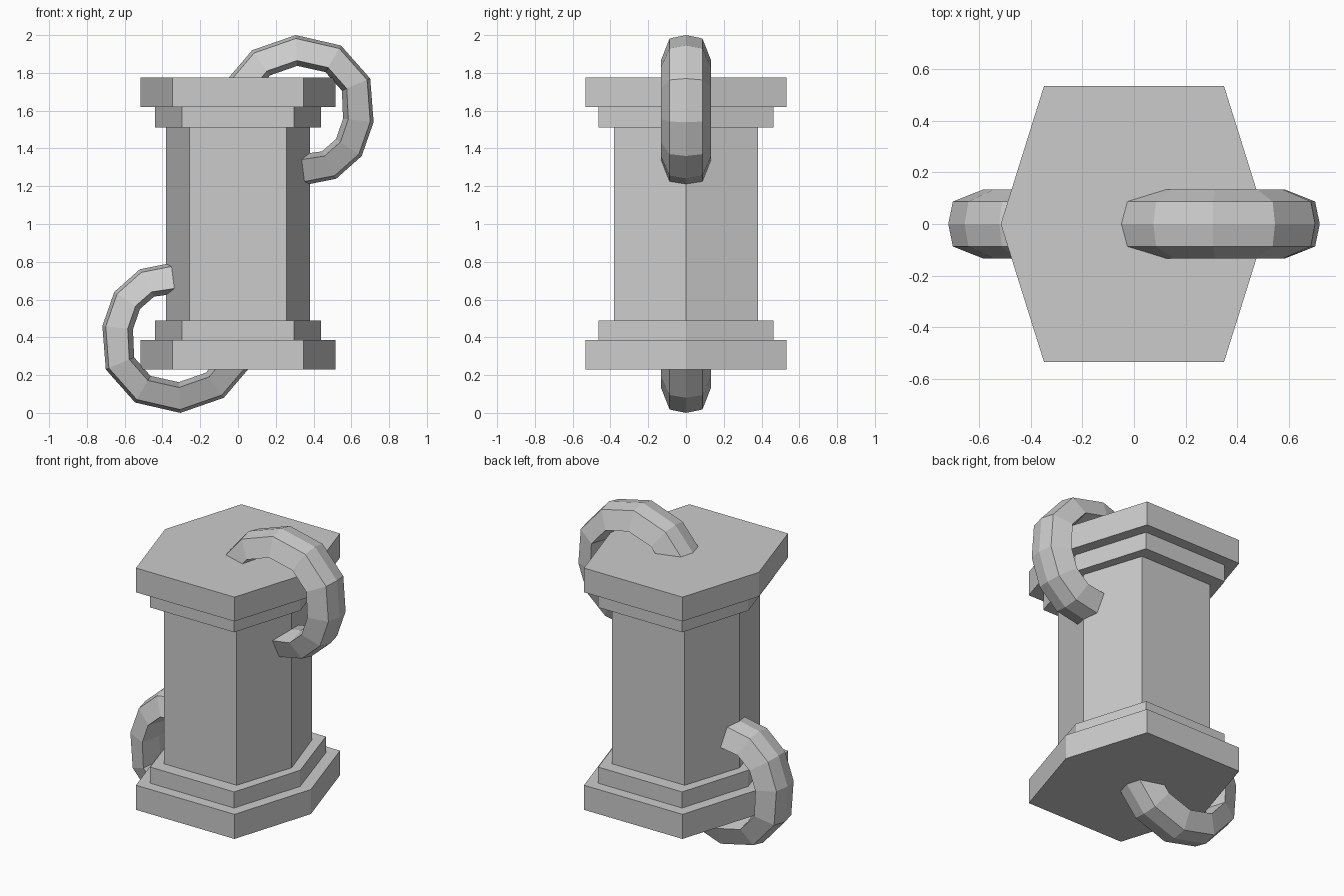
import bpy, bmesh
from mathutils import Vector

if "Cube" in bpy.data.objects:
    bpy.data.objects.remove(bpy.data.objects["Cube"])


def make_object(name, loops):
    """Skin a list of equal-length closed loops and cap both ends."""
    bm = bmesh.new()
    rings = [[bm.verts.new(p) for p in loop] for loop in loops]
    n = len(rings[0])
    for a, b in zip(rings, rings[1:]):
        for i in range(n):
            j = (i + 1) % n
            bm.faces.new((a[i], a[j], b[j], b[i]))
    bm.faces.new(rings[0])
    bm.faces.new(rings[-1])
    bmesh.ops.recalc_face_normals(bm, faces=bm.faces[:])
    mesh = bpy.data.meshes.new(name)
    bm.to_mesh(mesh)
    bm.free()
    obj = bpy.data.objects.new(name, mesh)
    bpy.context.collection.objects.link(obj)
    return obj


def hexagon(size, z):
    x, e, y = size
    return [(x, 0, z), (e, y, z), (-e, y, z), (-x, 0, z), (-e, -y, z), (e, -y, z)]


# stepped six-sided column: (point x, edge x, half depth)
plinth = (0.515, 0.348, 0.533)
step = (0.44, 0.297, 0.463)
shaft = (0.38, 0.257, 0.38)
levels = [(plinth, 0.23), (plinth, 0.387), (step, 0.387), (step, 0.49), (shaft, 0.49),
          (shaft, 1.51), (step, 1.51), (step, 1.62), (plinth, 1.62), (plinth, 1.775)]
make_object("column", [hexagon(s, z) for s, z in levels])

# curled handle: outer edge path (x, z) and cross-section (y, depth inward)
path = [(-0.10, 1.715), (0.075, 1.92), (0.305, 2.0), (0.545, 1.945), (0.70, 1.77),
        (0.718, 1.54), (0.655, 1.36), (0.52, 1.24), (0.37, 1.21), (0.27, 1.195)]
section = [(0, 0), (0.087, 0.018), (0.133, 0.135), (0, 0.163), (-0.133, 0.135), (-0.087, 0.018)]


def handle(name, flip):
    pts = [Vector(p) for p in path]
    loops = []
    for i, p in enumerate(pts):
        t = (pts[min(i + 1, len(pts) - 1)] - pts[max(i - 1, 0)]).normalized()
        inward = Vector((t.y, -t.x))
        loop = []
        for y, d in section:
            q = p + inward * d
            # the lower handle is the upper one turned half way round
            loop.append((-q.x, y, 2 - q.y) if flip else (q.x, y, q.y))
        loops.append(loop)
    make_object(name, loops)


handle("upper_handle", False)
handle("lower_handle", True)
